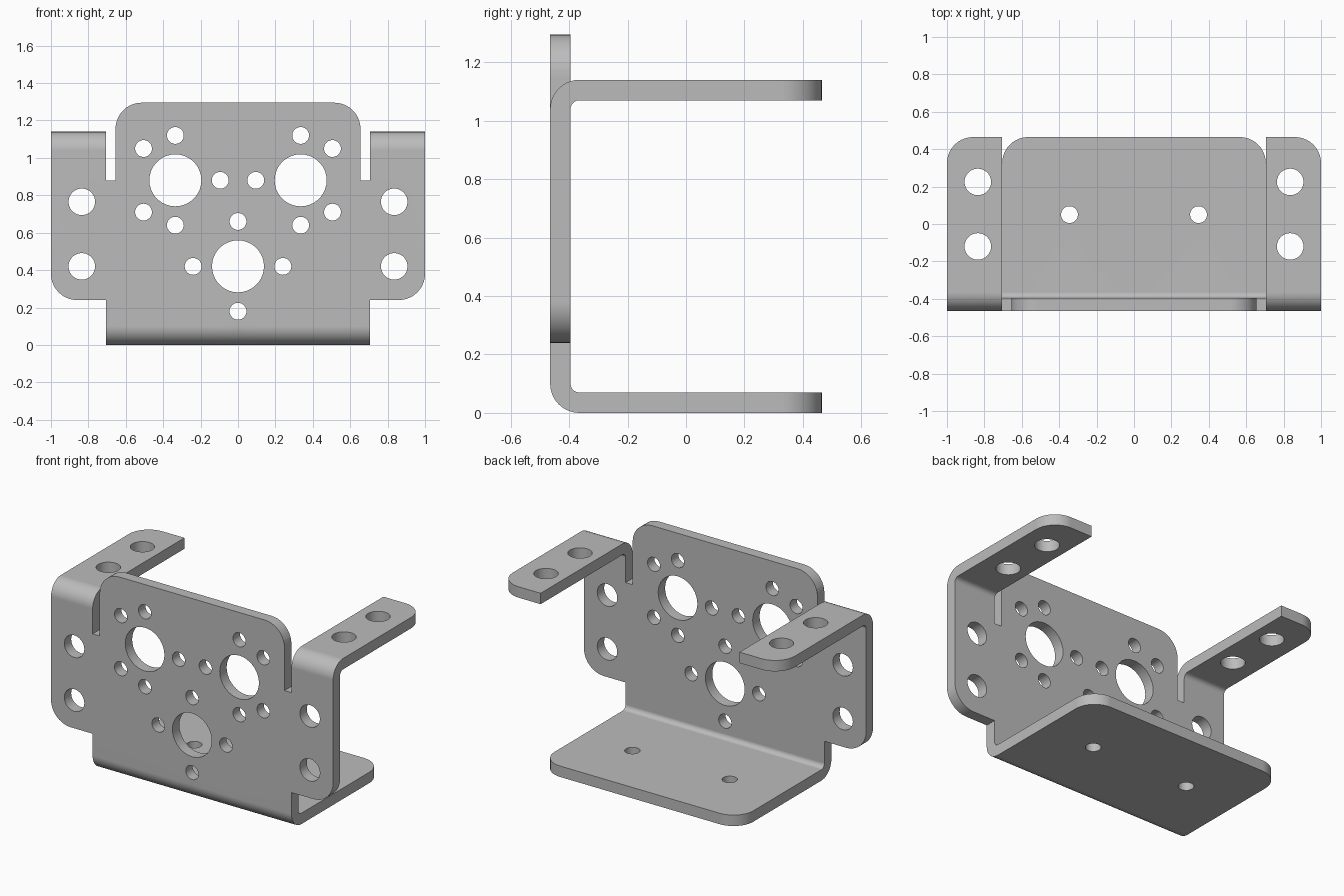
import bpy, bmesh
from math import sin, cos, pi, radians
from mathutils import Vector

cube = bpy.data.objects.get("Cube")
if cube:
    bpy.data.objects.remove(cube)

# Sheet dimensions
THICK = 0.07
BEND = 0.10                       # outer bend radius
ARC = BEND * pi / 2
FRONT, BACK = -0.465, 0.465
LOW, HIGH = BEND, 1.14 - BEND     # heights where the bends start
FLAT = BACK - FRONT - BEND        # straight length of each flange
TOP_END = HIGH + ARC + FLAT
LOW_END = LOW - ARC - FLAT
STEPS = 10


def rounded(x, s, r):
    """Outer corner arc; a negative radius marks a lower corner."""
    if r == 0:
        return [(x, s)]
    start = 0 if r > 0 else -pi / 2
    return [(x - abs(r) + abs(r) * cos(start + i * pi / 2 / STEPS),
             s - r + abs(r) * sin(start + i * pi / 2 / STEPS))
            for i in range(STEPS + 1)]


def add_loop(bm, points):
    verts = [bm.verts.new((x, s, 0)) for x, s in points]
    return [bm.edges.new((v, verts[i - 1])) for i, v in enumerate(verts)]


def circle(x, s, r, n=36):
    return [(x + r * cos(2 * pi * i / n), s + r * sin(2 * pi * i / n))
            for i in range(n)]


def fold(x, s, d):
    """Move a point of the unfolded sheet at depth d to its bent place."""
    if s < LOW:
        t, base, way = LOW - s, LOW, -1
    elif s > HIGH and abs(x) > 0.68:
        t, base, way = s - HIGH, HIGH, 1
    else:
        return Vector((x, FRONT + d, s))
    a = min(t / BEND, pi / 2)
    r = BEND - d
    return Vector((x, FRONT + BEND - r * cos(a) + max(t - ARC, 0),
                   base + way * r * sin(a)))


# Unfolded outline: lower flange, side ears with upper flanges, centre panel
corners = [(0.705, LOW_END, -0.14), (0.705, 0.24, 0), (1, 0.24, -0.14),
           (1, TOP_END, 0.14), (0.705, TOP_END, 0), (0.705, 0.88, 0),
           (0.655, 0.88, 0), (0.655, 1.295, 0.14)]
half = [p for c in corners for p in rounded(*c)]
outline = half + [(-x, s) for x, s in reversed(half)]

# Holes, mirrored where they are off centre
BIG, MID, SMALL = 0.139, 0.071, 0.045
upper = HIGH + ARC - FRONT - BEND     # unfolded position of y = 0, upper flange
lower = LOW - ARC + FRONT + BEND      # the same for the lower flange
holes = {
    BIG: [(0, 0.42), (0.335, 0.88)],
    MID: [(0.835, 0.765), (0.835, 0.42),
          (0.835, upper + 0.225), (0.835, upper - 0.12)],
    SMALL: [(0, 0.66), (0, 0.18), (0.24, 0.42), (0.095, 0.88),
            (0.335, 1.12), (0.335, 0.64), (0.505, 1.05), (0.505, 0.71),
            (0.345, lower - 0.05)],
}

bm = bmesh.new()
edges = add_loop(bm, outline)
for radius, centres in holes.items():
    for x, s in centres:
        for side in ((1, -1) if x else (1,)):
            edges += add_loop(bm, circle(side * x, s, radius))
bmesh.ops.triangle_fill(bm, edges=edges, use_beauty=True, normal=(0, 0, 1))

# Cut lines across both bends
for i in range(STEPS + 1):
    for s in (LOW - ARC * i / STEPS, HIGH + ARC * i / STEPS):
        bmesh.ops.bisect_plane(bm, geom=bm.verts[:] + bm.edges[:] + bm.faces[:],
                               dist=1e-5, plane_co=(0, s, 0), plane_no=(0, 1, 0))

# Thicken the sheet, then fold it
made = bmesh.ops.extrude_face_region(bm, geom=bm.faces[:])
for v in made["geom"]:
    if isinstance(v, bmesh.types.BMVert):
        v.co.z = THICK
for v in bm.verts:
    v.co = fold(*v.co)
bmesh.ops.recalc_face_normals(bm, faces=bm.faces[:])

mesh = bpy.data.meshes.new("mounting_bracket")
bm.to_mesh(mesh)
bm.free()
bracket = bpy.data.objects.new("mounting_bracket", mesh)
bpy.context.collection.objects.link(bracket)

# Plain grey metal
grey = bpy.data.materials.new("grey_metal")
grey.use_nodes = True
colour = (0.5, 0.5, 0.5, 1)
grey.diffuse_color = colour
grey.node_tree.nodes["Principled BSDF"].inputs["Base Color"].default_value = colour
mesh.materials.append(grey)

# Smooth bends and hole walls, crisp sheet edges
bpy.ops.object.select_all(action="DESELECT")
bracket.select_set(True)
bpy.context.view_layer.objects.active = bracket
bpy.ops.object.shade_smooth_by_angle(angle=radians(30))
weighted = bracket.modifiers.new("even_shading", "WEIGHTED_NORMAL")
weighted.keep_sharp = True
